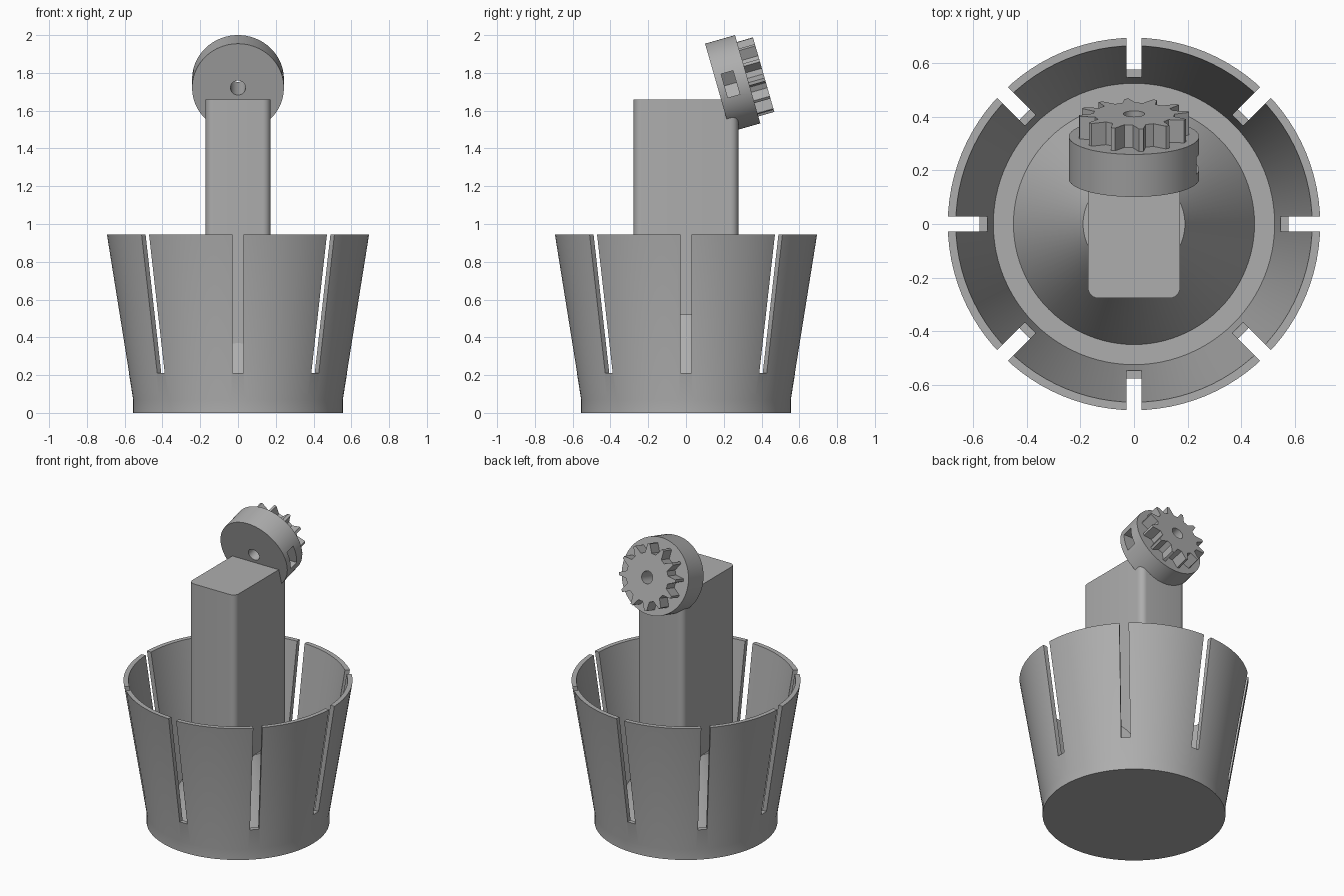
import bpy, bmesh, math
from mathutils import Matrix, Vector

cube = bpy.data.objects.get("Cube")
if cube:
    bpy.data.objects.remove(cube, do_unlink=True)

grey = bpy.data.materials.new("plain_grey")
grey.use_nodes = True
COLOUR = (0.42, 0.42, 0.42, 1)
grey.diffuse_color = COLOUR
grey.node_tree.nodes["Principled BSDF"].inputs["Base Color"].default_value = COLOUR


def finish(bm, name, matrix=None):
    """Turn a bmesh into an object with the shared material."""
    bmesh.ops.recalc_face_normals(bm, faces=bm.faces[:])
    mesh = bpy.data.meshes.new(name)
    bm.to_mesh(mesh)
    bm.free()
    mesh.materials.append(grey)
    obj = bpy.data.objects.new(name, mesh)
    bpy.context.collection.objects.link(obj)
    if matrix:
        obj.matrix_world = matrix
    return obj


def prism(name, outline, z0, z1, matrix=None):
    """Extrude a 2D outline from z0 to z1."""
    bm = bmesh.new()
    face = bm.faces.new([bm.verts.new((x, y, z0)) for x, y in outline])
    new = bmesh.ops.extrude_face_region(bm, geom=[face])["geom"]
    verts = [v for v in new if isinstance(v, bmesh.types.BMVert)]
    bmesh.ops.translate(bm, verts=verts, vec=(0, 0, z1 - z0))
    return finish(bm, name, matrix)


def lathe(name, profile, steps):
    bm = bmesh.new()
    verts = [bm.verts.new((r, 0, z)) for r, z in profile]
    edges = [bm.edges.new(pair) for pair in zip(verts, verts[1:])]
    bmesh.ops.spin(bm, geom=verts + edges, cent=(0, 0, 0), axis=(0, 0, 1),
                   angle=math.tau, steps=steps)
    bmesh.ops.remove_doubles(bm, verts=bm.verts[:], dist=1e-4)
    return finish(bm, name)


def circle(radius, count):
    return [(radius * math.cos(math.tau * i / count),
             radius * math.sin(math.tau * i / count)) for i in range(count)]


def rect(x0, x1, y0, y1):
    return [(x0, y0), (x1, y0), (x1, y1), (x0, y1)]


def cut(target, cutters):
    """Subtract each cutter, apply, and remove the cutter."""
    bpy.context.view_layer.objects.active = target
    for cutter in cutters:
        mod = target.modifiers.new("cut", "BOOLEAN")
        mod.operation = "DIFFERENCE"
        mod.solver = "EXACT"
        mod.object = cutter
        bpy.ops.object.modifier_apply(modifier=mod.name)
        bpy.data.objects.remove(cutter, do_unlink=True)


def smooth(obj):
    bpy.ops.object.select_all(action="DESELECT")
    obj.select_set(True)
    bpy.context.view_layer.objects.active = obj
    bpy.ops.object.shade_smooth_by_angle(angle=math.radians(25))


# Flared cup with a raised cone inside
cup = lathe("slotted_cup", [(0, 0), (0.555, 0), (0.555, 0.07), (0.695, 0.945),
                            (0.665, 0.945), (0.525, 0.07), (0.45, 0.07),
                            (0.19, 0.52), (0, 0.52)], 96)

# Eight slots through the cup wall
cut(cup, [prism("slot_cutter", rect(0.5, 0.8, -0.028, 0.028), 0.21, 1.0,
                Matrix.Rotation(math.tau * i / 8, 4, "Z")) for i in range(8)])
smooth(cup)

# Post with rounded upright edges
R = 0.04
outline = []
for cx, cy, start in ((0.172 - R, 0.277 - R, 0), (R - 0.172, 0.277 - R, 90),
                      (R - 0.172, R - 0.277, 180), (0.172 - R, R - 0.277, 270)):
    for k in range(7):
        a = math.radians(start + 15 * k)
        outline.append((cx + R * math.cos(a), cy + R * math.sin(a)))
smooth(prism("post", outline, 0.05, 1.66))

# Tilted head: local z runs along its axis
head = Matrix.Translation((0, 0.168, 1.721)) @ Matrix.Rotation(math.radians(-74), 4, "X")
disc = prism("head_disc", circle(0.243, 72), 0, 0.165, head)
nut_pocket = [(0.3, -0.065), (0.3, 0.065), (0.128, 0.065), (0.09, 0), (0.128, -0.065)]
cut(disc, [prism("bore_cutter", circle(0.04, 32), -0.1, 0.4, head),
           prism("pocket_cutter", nut_pocket, 0.037, 0.103, head)])
smooth(disc)

# Toothed wheel on the disc
TEETH = 12
teeth = []
for i in range(TEETH):
    for radius, half in ((0.152, -0.16), (0.206, -0.04), (0.206, 0.04), (0.152, 0.16)):
        a = math.tau * (i + 0.25) / TEETH + half
        teeth.append((radius * math.cos(a), radius * math.sin(a)))
wheel = prism("toothed_wheel", teeth, 0.165, 0.253, head)
cut(wheel, [prism("bore_cutter", circle(0.04, 32), 0.1, 0.4, head)])
smooth(wheel)
